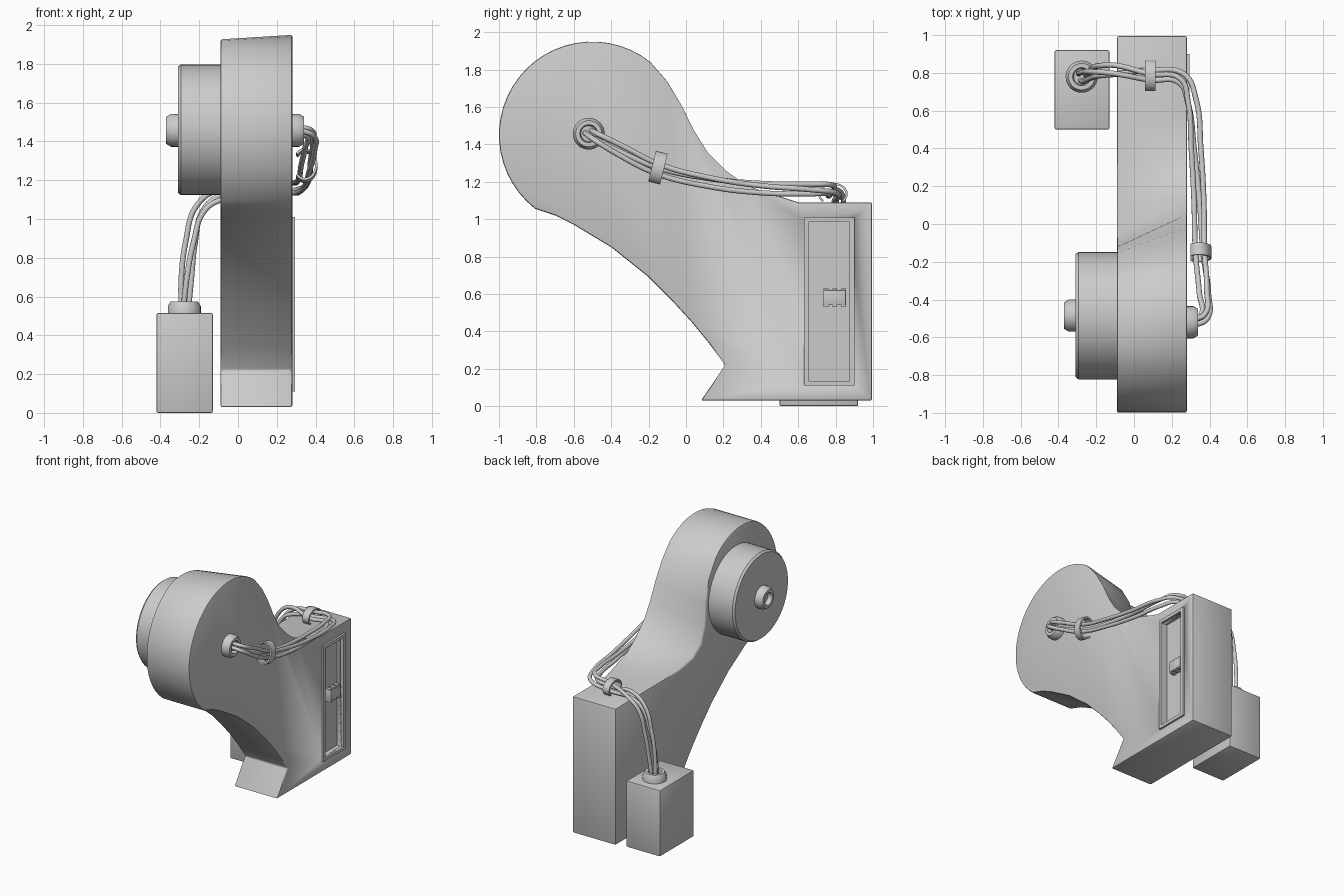
import bpy, bmesh, math
from mathutils import Vector, Matrix, Euler

if "Cube" in bpy.data.objects:
    bpy.data.objects.remove(bpy.data.objects["Cube"])


def finish(name, bm, bevel=0.0, smooth=True):
    bmesh.ops.recalc_face_normals(bm, faces=bm.faces)
    me = bpy.data.meshes.new(name)
    bm.to_mesh(me)
    bm.free()
    ob = bpy.data.objects.new(name, me)
    bpy.context.collection.objects.link(ob)
    bpy.ops.object.select_all(action='DESELECT')
    ob.select_set(True)
    bpy.context.view_layer.objects.active = ob
    if bevel:
        m = ob.modifiers.new("bevel", 'BEVEL')
        m.width, m.segments = bevel, 2
        m.limit_method, m.angle_limit = 'ANGLE', math.radians(45)
        bpy.ops.object.modifier_apply(modifier="bevel")
    if smooth:
        bpy.ops.object.shade_smooth_by_angle(angle=math.radians(35))
    return ob


def box(name, lo, hi, bevel=0.0):
    lo, hi = Vector(lo), Vector(hi)
    bm = bmesh.new()
    bmesh.ops.create_cube(bm, size=1)
    for v in bm.verts:
        v.co = Vector(v.co[i] * (hi[i] - lo[i]) + (lo[i] + hi[i]) / 2 for i in range(3))
    return finish(name, bm, bevel)


def lathe(name, profile, loc, rot, seg=32):
    # profile: (radius, height) pairs, turned about local z
    bm = bmesh.new()
    vs = [bm.verts.new((r, 0, h)) for r, h in profile]
    es = [bm.edges.new(p) for p in zip(vs, vs[1:])]
    bmesh.ops.spin(bm, geom=vs + es, cent=(0, 0, 0), axis=(0, 0, 1),
                   angle=math.tau, steps=seg, use_merge=True)
    bmesh.ops.remove_doubles(bm, verts=bm.verts, dist=1e-4)
    bm.transform(Matrix.Translation(loc) @ Euler(rot).to_matrix().to_4x4())
    return finish(name, bm)


def clip(name, loc, rot, ra, rb, width, t=0.012, n=20):
    # open C-shaped band around local z, gap towards local -x
    bm = bmesh.new()
    prev = None
    for i in range(n + 1):
        a = math.radians(-135 + 270 * i / n)
        ring = [bm.verts.new(((ra - d) * math.cos(a), (rb - d) * math.sin(a), h))
                for d, h in ((0, -width / 2), (0, width / 2), (t, width / 2), (t, -width / 2))]
        if prev:
            for k in range(4):
                bm.faces.new((prev[k], prev[k - 1], ring[k - 1], ring[k]))
        else:
            bm.faces.new(ring)
        prev = ring
    bm.faces.new(prev)
    bm.transform(Matrix.Translation(loc) @ Euler(rot).to_matrix().to_4x4())
    return finish(name, bm)


# Main arm: right and left outlines, lofted so the neck slopes to the left
right = [(.21, .22), (.08, .03), (.995, .03), (.995, 1.09), (.6, 1.09), (.45, 1.14), (.33, 1.18),
         (.22, 1.26), (.12, 1.36), (.05, 1.47), (-.02, 1.61), (-.1, 1.74)]
left = right[:4] + [(.6, 1.09), (.38, 1.09), (.2, 1.095), (.04, 1.12), (-.06, 1.19),
                    (-.11, 1.32), (-.12, 1.48), (-.15, 1.65)]
N = 26
for i in range(N + 1):
    a = math.radians(52 + 180 * i / N)
    rl = .5 - .07 * max(0, 1 - i / 9)
    for pts, r in ((right, .5), (left, rl)):
        pts.append((-.5 + r * math.cos(a), 1.45 + r * math.sin(a)))
belly = [(-.7, 1.02), (-.6, .97), (-.4, .85), (-.2, .69), (-.08, .57), (.03, .45), (.12, .34)]
right += belly
left += belly
bm = bmesh.new()
R = [bm.verts.new((.28, *p)) for p in right]
L = [bm.verts.new((-.09, *p)) for p in left]
bm.faces.new(R)
bm.faces.new(L)
for i in range(len(R)):
    bm.faces.new((R[i - 1], R[i], L[i], L[i - 1]))
arm = finish("arm_body", bm, 0.01)

# Recess for the side panel
cutter = box("recess_cutter", (.24, .655, .135), (.4, .875, .985))
cutter.hide_render = True
m = arm.modifiers.new("recess", 'BOOLEAN')
m.object, m.operation, m.solver = cutter, 'DIFFERENCE', 'EXACT'
bpy.ops.object.select_all(action='DESELECT')
bpy.context.view_layer.objects.active = arm
arm.select_set(True)
bpy.ops.object.modifier_apply(modifier="recess")
bpy.data.objects.remove(cutter)

# Panel frame and latch
for i, y in enumerate((.63, .875)):
    box(f"panel_side_{i}", (.27, y, .11), (.295, y + .025, 1.01))
for i, z in enumerate((.11, .985)):
    box(f"panel_end_{i}", (.27, .65, z), (.295, .88, z + .025))
box("latch", (.23, .735, .54), (.285, .855, .62), .004)
for i in range(3):
    y = .735 + .047 * i
    box(f"latch_knuckle_{i}", (.235, y, .53), (.28, y + .026, .63))

# Drum and collars
lathe("drum", [(0, -.02), (.337, -.02), (.337, .205), (.325, .22), (0, .22)],
      (-.09, -.485, 1.46), (0, -math.pi / 2, 0), 48)
collar = [(.085, -.01), (.085, .035), (.07, .06), (.048, .06), (.042, .025), (0, .025)]
lathe("drum_collar", collar, (-.31, -.485, 1.457), (0, -math.pi / 2, 0))
lathe("cable_collar", collar, (.28, -.52, 1.457), (0, math.pi / 2, 0))

# Small separate box with its cable collar
box("junction_box", (-.42, .5, 0), (-.13, .92, .515), .008)
lathe("junction_collar", collar, (-.277, .78, .515), (0, 0, 0))

# Three loosely twisted cables
path = [Vector(p) for p in (
    (.30, -.52, 1.457), (.37, -.49, 1.44), (.375, -.36, 1.37), (.355, -.15, 1.27),
    (.345, .12, 1.205), (.325, .4, 1.17), (.3, .65, 1.16), (.25, .77, 1.155), (.09, .79, 1.135),
    (-.1, .81, 1.12), (-.19, .81, 1.05), (-.24, .8, .88), (-.265, .785, .7), (-.277, .78, .53))]
for c in range(3):
    cu = bpy.data.curves.new(f"cable_{c}", 'CURVE')
    cu.dimensions = '3D'
    cu.bevel_depth, cu.bevel_resolution, cu.resolution_u = .0145, 3, 8
    cu.use_fill_caps = True
    sp = cu.splines.new('BEZIER')
    sp.bezier_points.add(len(path) - 1)
    for i, p in enumerate(path):
        t = (path[min(i + 1, len(path) - 1)] - path[max(i - 1, 0)]).normalized()
        u = t.cross(Vector((.3, .3, 1)) if i < 9 else Vector((0, 1, 0))).normalized()
        a = math.tau * c / 3 + .3 * i
        off = .022 if i in (0, 1, 13) else .03
        b = sp.bezier_points[i]
        b.co = p + off * (math.cos(a) * u + math.sin(a) * t.cross(u))
        b.handle_left_type = b.handle_right_type = 'AUTO'
    bpy.context.collection.objects.link(bpy.data.objects.new(f"cable_{c}", cu))

# Cable clips
clip("side_clip", (.345, -.15, 1.275), (math.radians(76), 0, 0), .065, .085, .065)
clip("top_clip", (.085, .785, 1.135), (0, -math.pi / 2, 0), .06, .08, .055)
